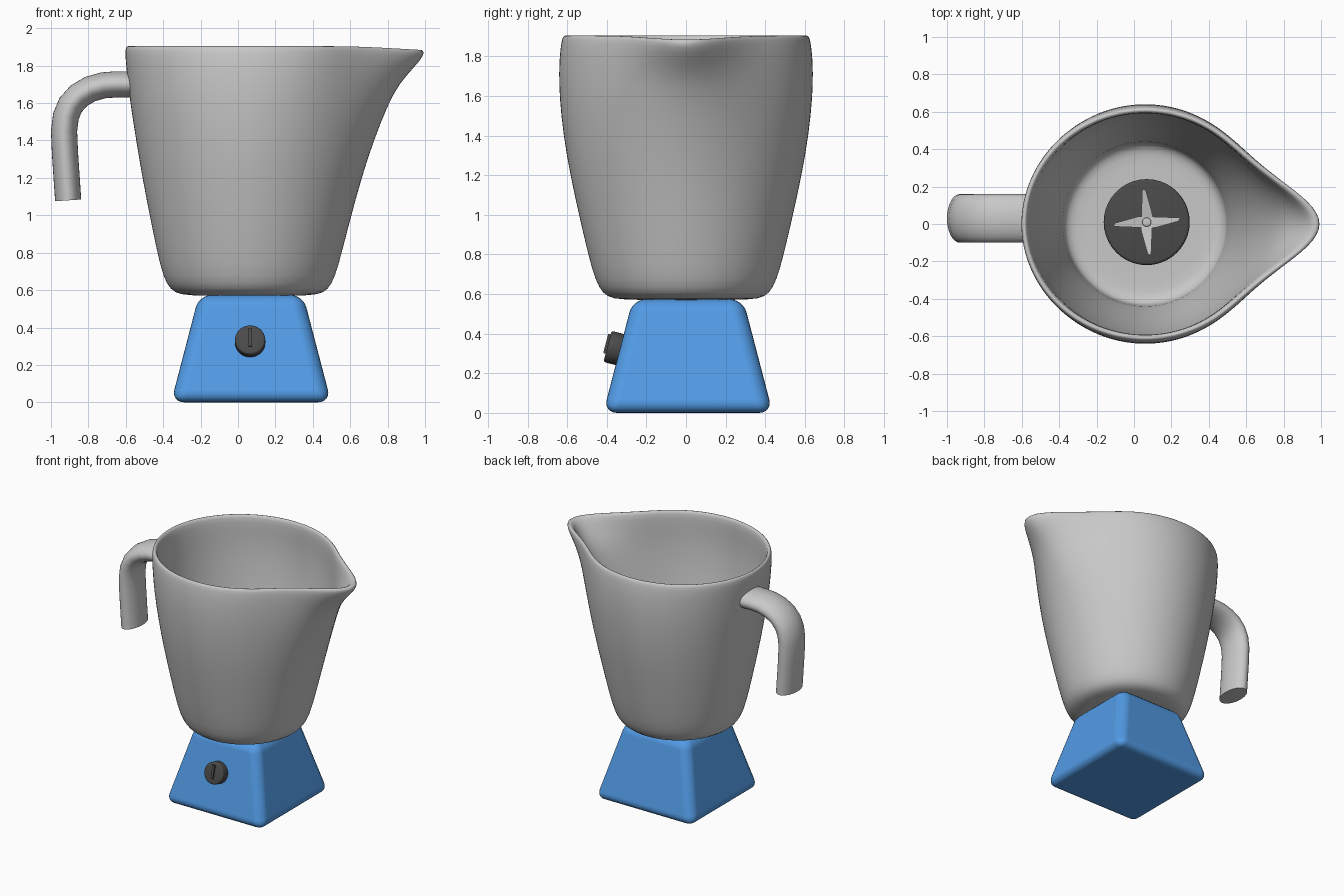
import bpy, bmesh, math
from mathutils import Vector, Matrix

if "Cube" in bpy.data.objects:
    bpy.data.objects.remove(bpy.data.objects["Cube"])


def material(name, rgb):
    m = bpy.data.materials.new(name)
    m.use_nodes = True
    m.diffuse_color = (*rgb, 1)
    m.node_tree.nodes["Principled BSDF"].inputs["Base Color"].default_value = (*rgb, 1)
    return m


GREY = material("light grey", (0.58, 0.58, 0.58))
BLUE = material("blue", (0.085, 0.33, 0.79))
DARK = material("dark grey", (0.07, 0.07, 0.07))


def finish(bm, name, mat, angle=40):
    bmesh.ops.recalc_face_normals(bm, faces=bm.faces)
    mesh = bpy.data.meshes.new(name)
    bm.to_mesh(mesh)
    bm.free()
    obj = bpy.data.objects.new(name, mesh)
    bpy.context.collection.objects.link(obj)
    mesh.materials.append(mat)
    bpy.ops.object.select_all(action="DESELECT")
    obj.select_set(True)
    bpy.context.view_layer.objects.active = obj
    bpy.ops.object.shade_smooth_by_angle(angle=math.radians(angle))
    return obj


def loft(rings):
    """Skin a list of point rings and cap both ends."""
    bm = bmesh.new()
    rows = [[bm.verts.new(p) for p in ring] for ring in rings]
    n = len(rows[0])
    for a, b in zip(rows, rows[1:]):
        for i in range(n):
            j = (i + 1) % n
            bm.faces.new((a[i], a[j], b[j], b[i]))
    bm.faces.new(rows[0])
    bm.faces.new(rows[-1])
    return bm


def bevel(obj, width, segments):
    mod = obj.modifiers.new("rounded edges", "BEVEL")
    mod.width, mod.segments = width, segments
    mod.limit_method = "ANGLE"
    mod.angle_limit = math.radians(40)


CX = 0.06   # common axis of base, jug and blades


# Jug: teardrop rings, each (z, round radius in x, half depth in y, spout reach, spout sharpness)
def teardrop(z, a, b, spout, power, n=64):
    ring = []
    for i in range(n):
        t = 2 * math.pi * i / n
        nose = max(math.cos(t), 0) ** power
        lip = 0.02 * nose * min(1, spout / 0.2)
        ring.append((CX + a * math.cos(t) + spout * nose, b * math.sin(t), z - lip))
    return ring


outer = [
    (0.57, 0.10, 0.10, 0, 4), (0.57, 0.33, 0.33, 0, 4), (0.585, 0.40, 0.40, 0, 4),
    (0.63, 0.442, 0.44, 0, 4), (0.72, 0.475, 0.475, 0, 4), (0.95, 0.523, 0.53, 0.01, 4),
    (1.20, 0.572, 0.585, 0.028, 4), (1.40, 0.605, 0.62, 0.06, 5), (1.60, 0.637, 0.64, 0.105, 7),
    (1.72, 0.65, 0.642, 0.155, 9), (1.81, 0.66, 0.638, 0.225, 11), (1.87, 0.664, 0.63, 0.275, 12),
]
rim = [(1.902, 0.66, 0.622, 0.28, 12), (1.907, 0.645, 0.607, 0.27, 12), (1.895, 0.63, 0.592, 0.255, 12)]
inner = [(z, a - 0.04, b - 0.045, s * 0.9, p) for z, a, b, s, p in reversed(outer[4:-1])]
floor = [(0.655, 0.44, 0.44, 0, 4), (0.625, 0.395, 0.395, 0, 4), (0.62, 0.35, 0.35, 0, 4), (0.62, 0.1, 0.1, 0, 4)]
jug = finish(loft([teardrop(*r) for r in outer + rim + inner + floor]), "jug", GREY, 80)
smooth = jug.modifiers.new("smooth", "SUBSURF")
smooth.levels = smooth.render_levels = 1

# Handle: oval tube swept along a hooked path
path = [Vector(p) for p in ((-0.575, 1.70), (-0.65, 1.70), (-0.72, 1.695), (-0.79, 1.675), (-0.85, 1.64),
                            (-0.895, 1.59), (-0.92, 1.53), (-0.93, 1.45), (-0.925, 1.33), (-0.908, 1.08))]
rings = []
for i, p in enumerate(path):
    d = (path[min(i + 1, len(path) - 1)] - path[max(i - 1, 0)]).normalized()
    ring = []
    for k in range(32):
        t = 2 * math.pi * k / 32
        off = 0.07 * math.cos(t)
        ring.append((p.x - d.y * off, 0.03 + 0.13 * math.sin(t), p.y + d.x * off))
    rings.append(ring)
finish(loft(rings), "handle", GREY, 50)

# Motor base: tapered rounded block
bm = loft([[(CX + 0.01 + sx * h, 0.01 + sy * h, z) for sx, sy in ((-1, -1), (1, -1), (1, 1), (-1, 1))]
           for z, h in ((0, 0.428), (0.575, 0.278))])
base = finish(bm, "motor_base", BLUE, 30)
bevel(base, 0.07, 6)
base.data.polygons.foreach_set("use_smooth", [True] * len(base.data.polygons))
base.modifiers.new("even shading", "WEIGHTED_NORMAL")


def cylinder(name, radius, depth, matrix, mat, edge):
    bm = bmesh.new()
    bmesh.ops.create_cone(bm, cap_ends=True, segments=40, radius1=radius, radius2=radius,
                          depth=depth, matrix=matrix)
    rims = [e for e in bm.edges if len(e.link_faces) == 2 and e.calc_face_angle() > 1]
    bmesh.ops.bevel(bm, geom=rims, offset=edge, segments=3, affect="EDGES", profile=0.5)
    return finish(bm, name, mat)


# Control knob with raised pointer, square to the sloping front face
tilt = Matrix.Translation((CX + 0.005, -0.355, 0.325)) @ Matrix.Rotation(math.radians(75.5), 4, "X")
cylinder("control_knob", 0.081, 0.085, tilt, DARK, 0.012)
bm = bmesh.new()
bmesh.ops.create_cube(bm, size=1, matrix=tilt @ Matrix.Translation((0, 0.012, 0.045))
                      @ Matrix.Diagonal((0.018, 0.1, 0.02, 1)))
finish(bm, "knob_pointer", DARK)

# Blade mount and centre cap
HUB = Vector((CX + 0.008, 0.01, 0))
cylinder("blade_mount", 0.23, 0.07, Matrix.Translation(HUB + Vector((0, 0, 0.64))), DARK, 0.015)
cylinder("blade_cap", 0.024, 0.05, Matrix.Translation(HUB + Vector((0, 0, 0.70))), GREY, 0.006)

# Four tapering blades
outline = ((0, -0.035), (0.05, -0.03), (0.17, 0.0), (0.18, 0.018), (0.05, 0.027), (0, 0.03))
for i in range(4):
    turn = Matrix.Translation(HUB) @ Matrix.Rotation(math.pi / 2 * i + 0.03, 4, "Z")
    bm = loft([[turn @ Vector((x, y, z + 0.15 * x)) for x, y in outline] for z in (0.69, 0.70)])
    finish(bm, f"blade_{i + 1}", GREY, 30)
